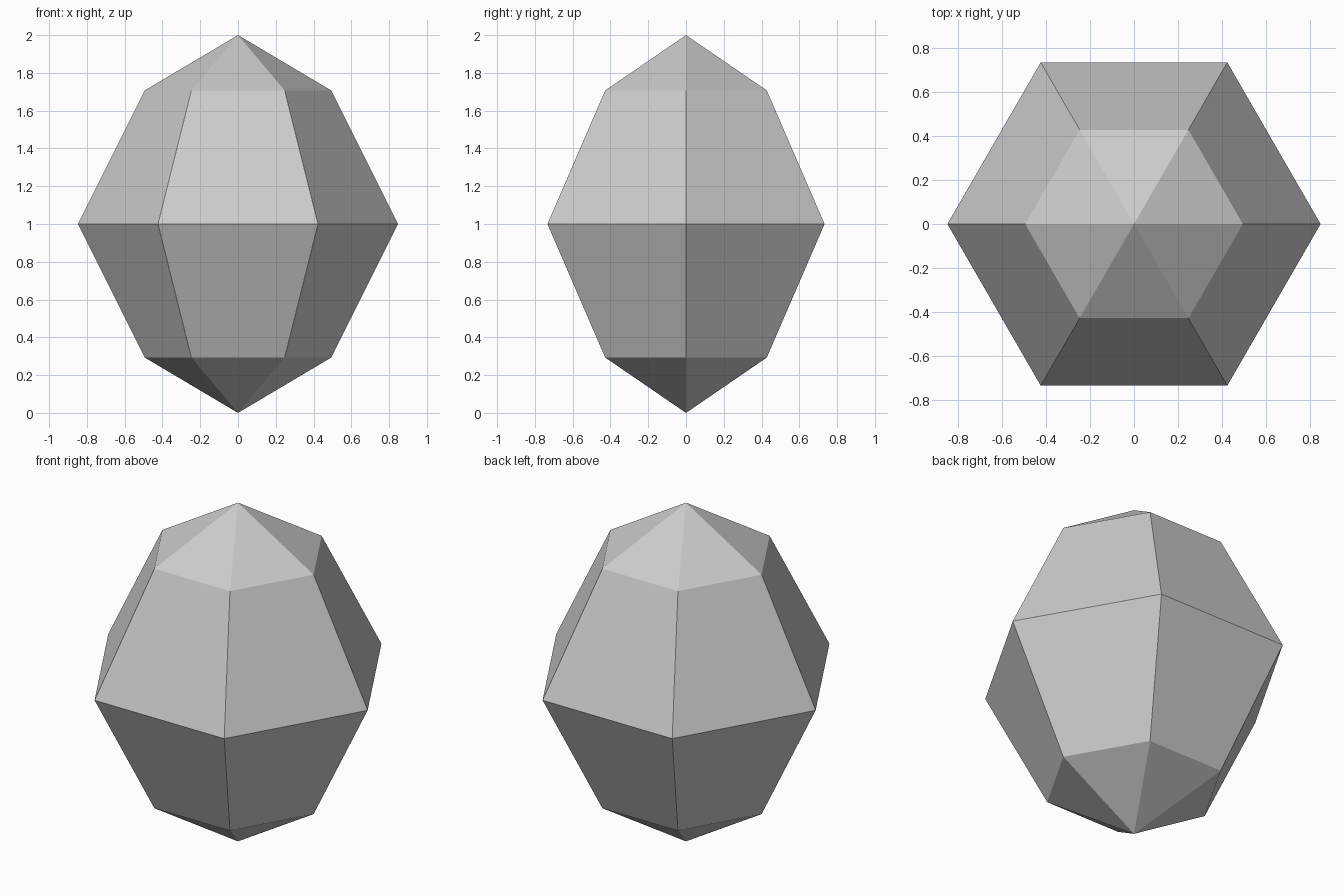
import bpy, bmesh, math

if "Cube" in bpy.data.objects:
    bpy.data.objects.remove(bpy.data.objects["Cube"])

SIDES = 6
# (radius, height) of each ring, bottom to top
RINGS = [(0.494, 0.293), (0.847, 1.0), (0.494, 1.707)]

bm = bmesh.new()
rings = [[bm.verts.new((r * math.cos(math.tau * i / SIDES),
                        r * math.sin(math.tau * i / SIDES), z))
          for i in range(SIDES)] for r, z in RINGS]
bottom = bm.verts.new((0, 0, 0))
top = bm.verts.new((0, 0, 2))

for i in range(SIDES):
    j = (i + 1) % SIDES
    # pointed caps
    bm.faces.new((bottom, rings[0][j], rings[0][i]))
    bm.faces.new((top, rings[-1][i], rings[-1][j]))
    # sloping side facets
    for low, high in zip(rings, rings[1:]):
        bm.faces.new((low[i], low[j], high[j], high[i]))

bmesh.ops.recalc_face_normals(bm, faces=bm.faces)
mesh = bpy.data.meshes.new("faceted_gem")
bm.to_mesh(mesh)
bm.free()

# single stone colour
stone = bpy.data.materials.new("light grey")
stone.diffuse_color = (0.604, 0.604, 0.604, 1)
stone.use_nodes = True
stone.node_tree.nodes["Principled BSDF"].inputs["Base Color"].default_value = stone.diffuse_color
mesh.materials.append(stone)

gem = bpy.data.objects.new("faceted_gem", mesh)
bpy.context.collection.objects.link(gem)
